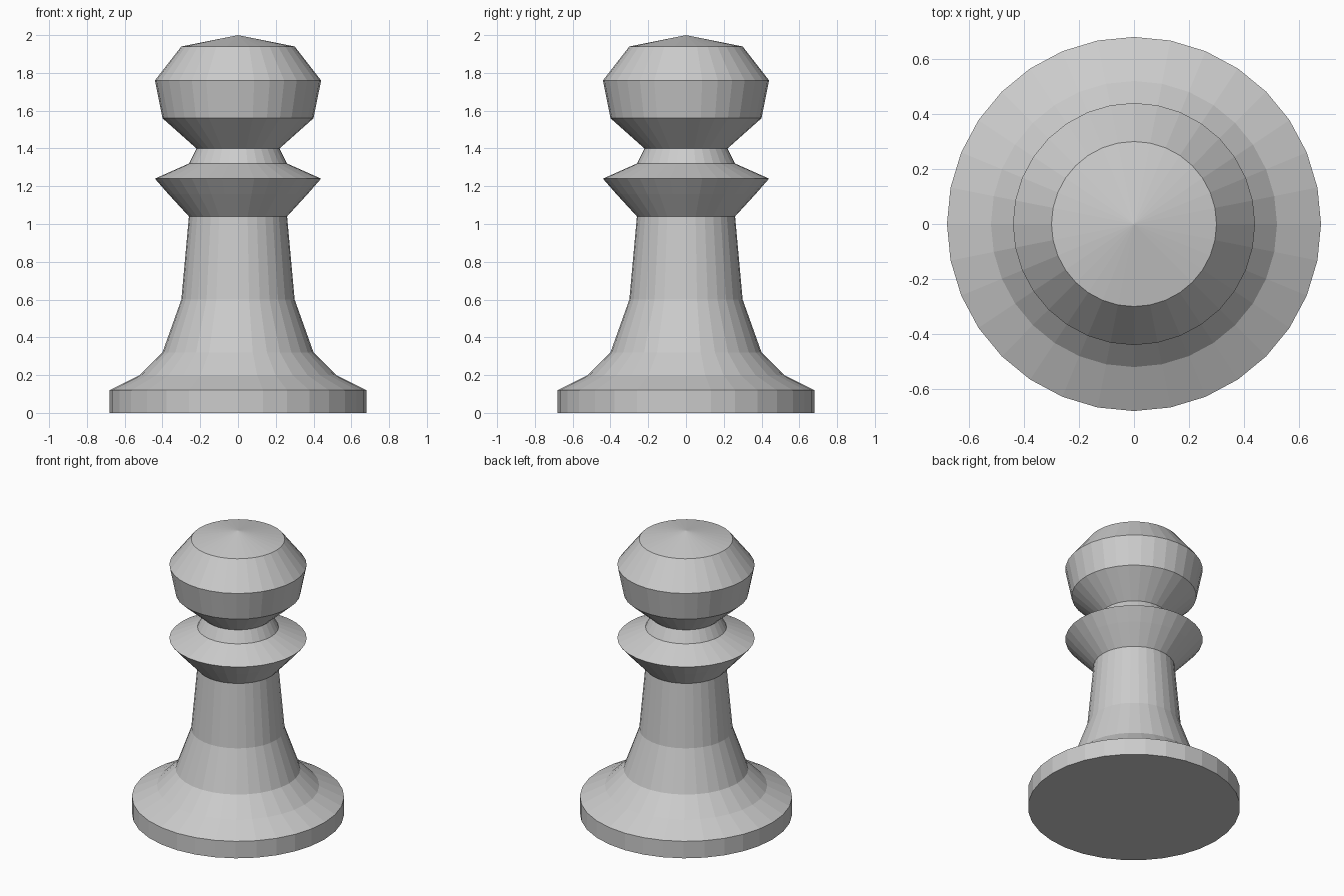
import bpy, bmesh, math

if "Cube" in bpy.data.objects:
    bpy.data.objects.remove(bpy.data.objects["Cube"])

SIDES = 32

# Half-profile as (radius, height), bottom centre to top centre
BASE = [(0.0, 0.0), (0.68, 0.0), (0.68, 0.12), (0.52, 0.20)]
STEM = [(0.40, 0.32), (0.30, 0.60), (0.26, 1.04)]
COLLAR = [(0.37, 1.16), (0.44, 1.24), (0.26, 1.32)]
HEAD = [(0.22, 1.40), (0.40, 1.56), (0.44, 1.76), (0.30, 1.94), (0.0, 2.0)]


def lathe(name, profile):
    """Revolve a half-profile around z into one closed flat-shaded mesh."""
    bm = bmesh.new()
    verts = [bm.verts.new((r, 0, z)) for r, z in profile]
    edges = [bm.edges.new(pair) for pair in zip(verts, verts[1:])]
    bmesh.ops.spin(bm, geom=verts + edges, cent=(0, 0, 0), axis=(0, 0, 1),
                   angle=math.tau, steps=SIDES, use_merge=False)
    bmesh.ops.remove_doubles(bm, verts=bm.verts, dist=1e-4)
    # Turn the fan of bottom triangles into a single flat face
    bottom = [f for f in bm.faces if all(abs(v.co.z) < 1e-4 for v in f.verts)]
    bmesh.ops.dissolve_faces(bm, faces=bottom, use_verts=True)
    bmesh.ops.recalc_face_normals(bm, faces=bm.faces)
    mesh = bpy.data.meshes.new(name)
    bm.to_mesh(mesh)
    bm.free()
    obj = bpy.data.objects.new(name, mesh)
    bpy.context.collection.objects.link(obj)
    return obj


# Whole turned piece: base, stem, collar and head in one surface
lathe("chess_pawn", BASE + STEM + COLLAR + HEAD)
